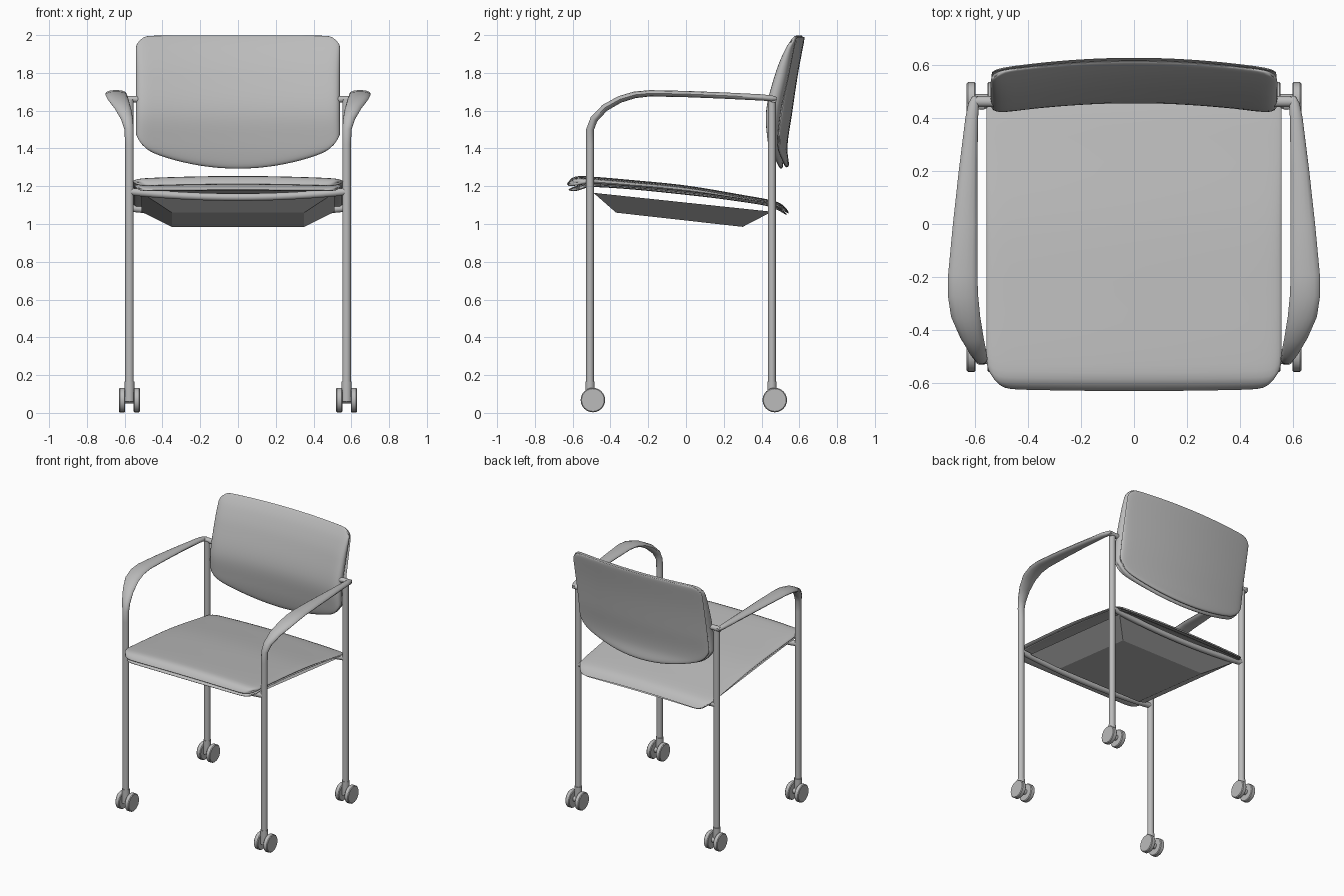
import bpy, bmesh, math
from mathutils import Vector

if "Cube" in bpy.data.objects:
    bpy.data.objects.remove(bpy.data.objects["Cube"])

grey = bpy.data.materials.new("plain grey")
grey.use_nodes = True
COLOUR = (0.5, 0.5, 0.5, 1)
grey.diffuse_color = COLOUR
grey.node_tree.nodes["Principled BSDF"].inputs["Base Color"].default_value = COLOUR


def finish(name, bm, smooth=True, angle=40):
    bmesh.ops.remove_doubles(bm, verts=bm.verts, dist=1e-5)
    bmesh.ops.recalc_face_normals(bm, faces=bm.faces)
    mesh = bpy.data.meshes.new(name)
    bm.to_mesh(mesh)
    bm.free()
    mesh.materials.append(grey)
    ob = bpy.data.objects.new(name, mesh)
    bpy.context.collection.objects.link(ob)
    if smooth:
        bpy.ops.object.select_all(action='DESELECT')
        ob.select_set(True)
        bpy.context.view_layer.objects.active = ob
        bpy.ops.object.shade_smooth_by_angle(angle=math.radians(angle))
    return ob


def curve(points, t):
    """Smooth interpolation through (t, value) points."""
    n = len(points)
    t = min(max(t, points[0][0]), points[-1][0])
    i = max(k for k in range(n - 1) if points[k][0] <= t)

    def slope(k):
        a, b = points[max(k - 1, 0)], points[min(k + 1, n - 1)]
        return (b[1] - a[1]) / (b[0] - a[0])
    (t0, p0), (t1, p1) = points[i], points[i + 1]
    h = t1 - t0
    s = (t - t0) / h
    return ((2*s**3 - 3*s**2 + 1) * p0 + (s**3 - 2*s**2 + s) * h * slope(i)
            + (3*s**2 - 2*s**3) * p1 + (s**3 - s**2) * h * slope(i + 1))


def slab(name, place, n=32):
    """Closed padded panel; place(u, v, side) returns a point, side being
    +1 or -1 faded to 0 at the rim so that both skins meet."""
    bm = bmesh.new()
    for side in (1, -1):
        rows = []
        for j in range(n + 1):
            row = []
            for i in range(n + 1):
                u = math.sin(math.pi / 2 * (2 * i / n - 1))
                v = math.sin(math.pi / 2 * (2 * j / n - 1))
                e = math.sqrt(max(0, (1 - abs(u)**24) * (1 - abs(v)**24)))
                row.append(bm.verts.new(place(u, v, side * e)))
            rows.append(row)
        for a, b in zip(rows, rows[1:]):
            for i in range(n):
                bm.faces.new((a[i], a[i + 1], b[i + 1], b[i]))
    return finish(name, bm, angle=60)


def sweep(name, stations, across, segs=14):
    """Tube of elliptical sections: (point, half width along across, half thickness)."""
    bm = bmesh.new()
    across = Vector(across)
    pts = [Vector(s[0]) for s in stations]
    rings = []
    for k, (p, w, t) in enumerate(stations):
        tan = pts[min(k + 1, len(pts) - 1)] - pts[max(k - 1, 0)]
        tan -= across * tan.dot(across)
        nor = tan.normalized().cross(across)
        rings.append([bm.verts.new(pts[k] + across * w * math.cos(a) + nor * t * math.sin(a))
                      for a in (2 * math.pi * i / segs for i in range(segs))])
    for a, b in zip(rings, rings[1:]):
        for i in range(segs):
            j = (i + 1) % segs
            bm.faces.new((a[i], a[j], b[j], b[i]))
    bm.faces.new(rings[0])
    bm.faces.new(rings[-1])
    return finish(name, bm)


# Backrest: front pad and rear shell, both wrapped around the sitter
PAD_FRONT = [(1.28, .45), (1.43, .425), (1.6, .415), (1.8, .465), (1.92, .515), (2.0, .565)]
PAD_BACK = [(1.28, .475), (1.4, .475), (1.6, .495), (1.8, .54), (2.0, .58)]
SHELL_BACK = [(1.28, .512), (1.4, .495), (1.6, .522), (1.8, .552), (2.0, .59)]


def back_panel(front, back, size):
    def place(u, v, side):
        top = 2.0 - .035 * abs(u)**30 - (1 - size)
        low = 1.29 + .11 * u * u + .05 * abs(u)**20 + (1 - size)
        z = low + (top - low) * (v + 1) / 2
        x = u * size * (.542 - .018 * abs(v)**30)
        f, b = curve(front, z), curve(back, z)
        y = (f + b) / 2 - side * (b - f) / 2 + .042 * (1 - u * u)
        return x, y, z
    return place


slab("backrest_pad", back_panel(PAD_FRONT, PAD_BACK, .997))
slab("backrest_shell", back_panel(PAD_BACK, SHELL_BACK, .99))

# Seat: cushion on a thin shell, with both ends rolled down
SEAT_TOP = [(-.63, 1.21), (-.6, 1.235), (-.55, 1.24), (-.3, 1.22), (0, 1.19),
            (.3, 1.14), (.46, 1.11), (.51, 1.09), (.55, 1.05)]
SEAT_MID = [(-.63, 1.185), (-.57, 1.2), (-.5, 1.21), (0, 1.168), (.4, 1.112),
            (.48, 1.09), (.55, 1.04)]
SEAT_LOW = [(-.63, 1.165), (-.58, 1.172), (-.5, 1.195), (0, 1.153), (.4, 1.1),
            (.48, 1.075), (.55, 1.03)]


def seat_panel(top, low, size, crown):
    def place(u, v, side):
        y = -.04 + v * size * (.582 - .045 * abs(u)**26) - .008 * (1 - u * u) * (v < 0)
        x = u * size * (.557 - .03 * abs(v)**26)
        a, b = curve(top, y), curve(low, y)
        return x, y, (a + b) / 2 + side * (a - b) / 2 + crown * (1 - u * u)
    return place


slab("seat_cushion", seat_panel(SEAT_TOP, SEAT_MID, 1.0, .014))
slab("seat_shell", seat_panel(SEAT_MID, SEAT_LOW, .985, .005))

# Tapered pan below the seat
bm = bmesh.new()
rim = [bm.verts.new(p) for p in ((-.51, -.49, 1.165), (.51, -.49, 1.165),
                                 (.51, .455, 1.065), (-.51, .455, 1.065))]
base = [bm.verts.new(p) for p in ((-.35, -.37, 1.06), (.35, -.37, 1.06),
                                  (.35, .30, .985), (-.35, .30, .985))]
for i in range(4):
    j = (i + 1) % 4
    bm.faces.new((rim[i], rim[j], base[j], base[i]))
bm.faces.new(base)
bm.faces.new(rim)
finish("seat_pan", bm, smooth=False)

# Bowed cross bars between the legs
for name, y, z, sag in (("front_cross_bar", -.508, 1.172, .03), ("rear_cross_bar", .455, 1.085, .03)):
    sweep(name, [((x, y, z - sag * (1 - (x / .575)**2)), .02, .02)
                 for x in (.575 * (i / 8 - 1) for i in range(17))], (0, 1, 0))

# Front leg flowing into the armrest: y, z, x, half width, half thickness
ARM = [(-.508, .08, .575, .023, .021), (-.508, 1.42, .575, .023, .021),
       (-.508, 1.50, .577, .024, .021), (-.487, 1.555, .588, .032, .021),
       (-.43, 1.615, .611, .044, .02), (-.35, 1.66, .635, .055, .019),
       (-.27, 1.684, .645, .057, .018), (-.19, 1.692, .646, .055, .017),
       (0, 1.688, .637, .046, .017), (.2, 1.68, .626, .035, .017),
       (.4, 1.67, .612, .024, .017), (.455, 1.665, .605, .02, .016),
       (.482, 1.663, .6, .01, .009)]

for side, label in ((1, "left"), (-1, "right")):
    sweep("front_leg_and_armrest_" + label,
          [((side * x, y, z), w, t) for y, z, x, w, t in ARM], (1, 0, 0))
    sweep("rear_leg_" + label,
          [((side * .575, .455, z), .023, .021) for z in (.08, 1.66)], (1, 0, 0))
    sweep("backrest_mount_" + label,
          [((side * x, .462, 1.66), .02, .018) for x in (.5, .61)], (0, 1, 0))

    # Twin-wheel casters
    for end, leg_y, wheel_y in (("front", -.508, -.493), ("rear", .455, .47)):
        tag = end + "_" + label
        sweep("caster_stem_" + tag,
              [((side * .575, leg_y, z), .027, .025) for z in (.06, .165)], (1, 0, 0))
        sweep("caster_axle_" + tag,
              [((side * x, wheel_y, .07), .02, .02) for x in (.53, .62)], (0, 1, 0))
        for k, x0 in (("inner", .536), ("outer", .614)):
            sweep("caster_wheel_%s_%s" % (k, tag),
                  [((side * (x0 + d), wheel_y, .068), r, r) for d, r in
                   ((-.017, .06), (-.012, .065), (.012, .065), (.017, .06))],
                  (0, 1, 0), 24)
